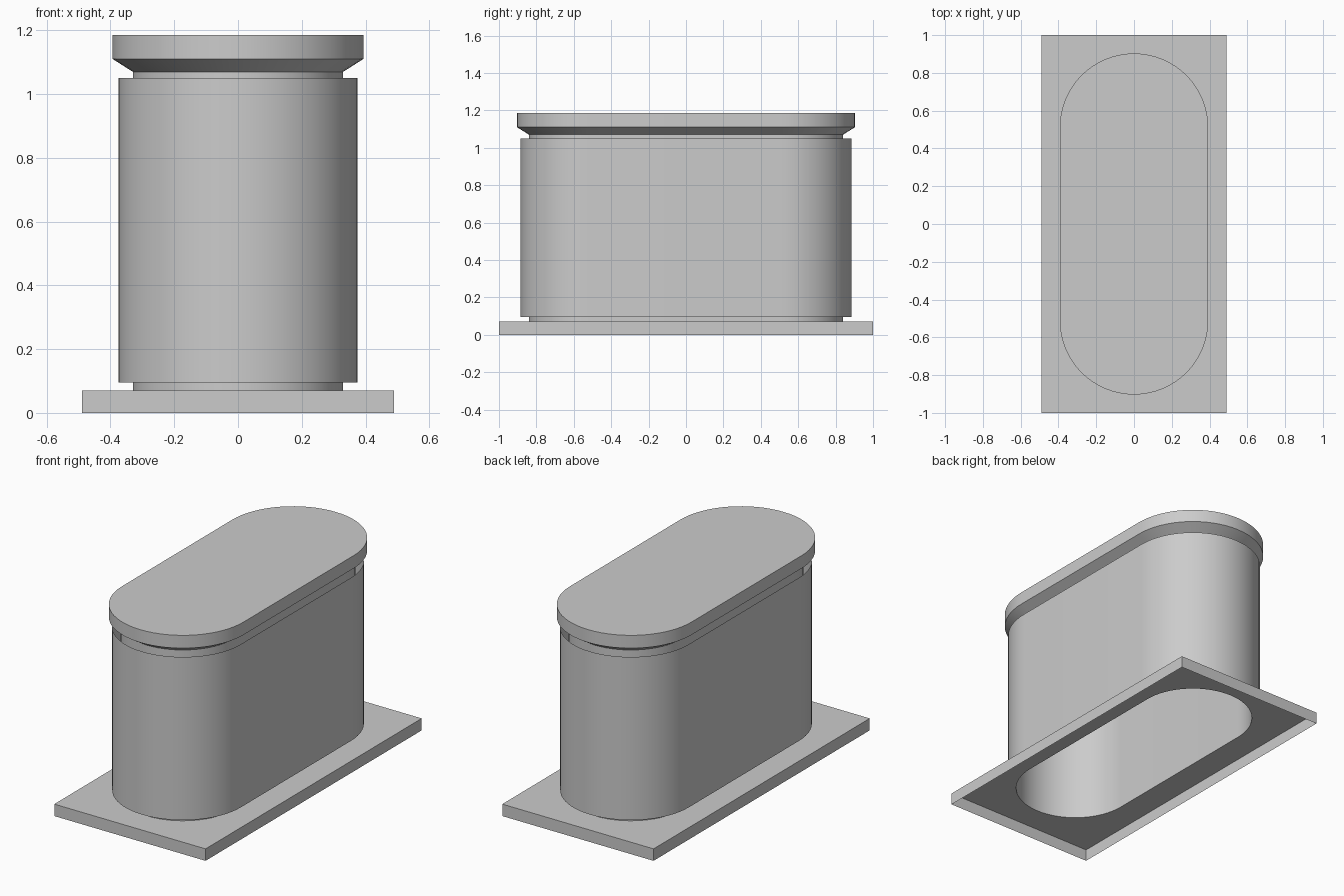
import bpy, bmesh
from math import sin, cos, pi, radians

if "Cube" in bpy.data.objects:
    bpy.data.objects.remove(bpy.data.objects["Cube"])

STRAIGHT = 0.51   # half length of the straight flanks
SEGS = 32         # segments per rounded end


def stadium(bm, r, z):
    """Counter-clockwise ring of vertices: two half circles joined by straights."""
    ring = []
    for sign, start in ((1, 0), (-1, pi)):
        for i in range(SEGS + 1):
            a = start + pi * i / SEGS
            ring.append(bm.verts.new((r * cos(a), sign * STRAIGHT + r * sin(a), z)))
    return ring


def rectangle(bm, x, y, z):
    return [bm.verts.new((sx * x, sy * y, z))
            for sx, sy in ((1, -1), (1, 1), (-1, 1), (-1, -1))]


def bridge(bm, low, high):
    n = len(low)
    for i in range(n):
        j = (i + 1) % n
        bm.faces.new((low[i], low[j], high[j], high[i]))


def loop_edges(bm, ring):
    pairs = [(v, ring[(i + 1) % len(ring)]) for i, v in enumerate(ring)]
    return [bm.edges.get(p) or bm.edges.new(p) for p in pairs]


def finish(bm, name):
    mesh = bpy.data.meshes.new(name)
    bm.to_mesh(mesh)
    bm.free()
    obj = bpy.data.objects.new(name, mesh)
    bpy.context.collection.objects.link(obj)
    bpy.ops.object.select_all(action='DESELECT')
    obj.select_set(True)
    bpy.context.view_layer.objects.active = obj
    bpy.ops.object.shade_smooth_by_angle(angle=radians(25))
    return obj


def loft(name, profile, cap=False):
    """Open shell through (radius, height) rings, optionally closed on top."""
    bm = bmesh.new()
    rings = [stadium(bm, r, z) for r, z in profile]
    for low, high in zip(rings, rings[1:]):
        bridge(bm, low, high)
    if cap:
        bm.faces.new(rings[-1])
    return finish(bm, name)


# Base plate: hollow underneath, with an opening into the inner tube
bm = bmesh.new()
top = rectangle(bm, 0.49, 1.0, 0.07)
bridge(bm, rectangle(bm, 0.49, 1.0, 0.0), top)
hole = stadium(bm, 0.33, 0.07)
bmesh.ops.triangle_fill(bm, use_beauty=True, normal=(0, 0, 1),
                        edges=loop_edges(bm, top) + loop_edges(bm, hole))
for f in bm.faces:
    f.normal_update()
    if f.normal.z < -0.5:
        f.normal_flip()
finish(bm, "base_plate")

# Inner tube, visible as the recess above and below the sleeve
loft("inner_tube", [(0.33, 0.07), (0.33, 1.07)])

# Outer sleeve, open at both ends
loft("outer_sleeve", [(0.375, 0.095), (0.375, 1.05)])

# Lid with a flared underside
loft("lid", [(0.33, 1.07), (0.393, 1.11), (0.393, 1.185)], cap=True)
